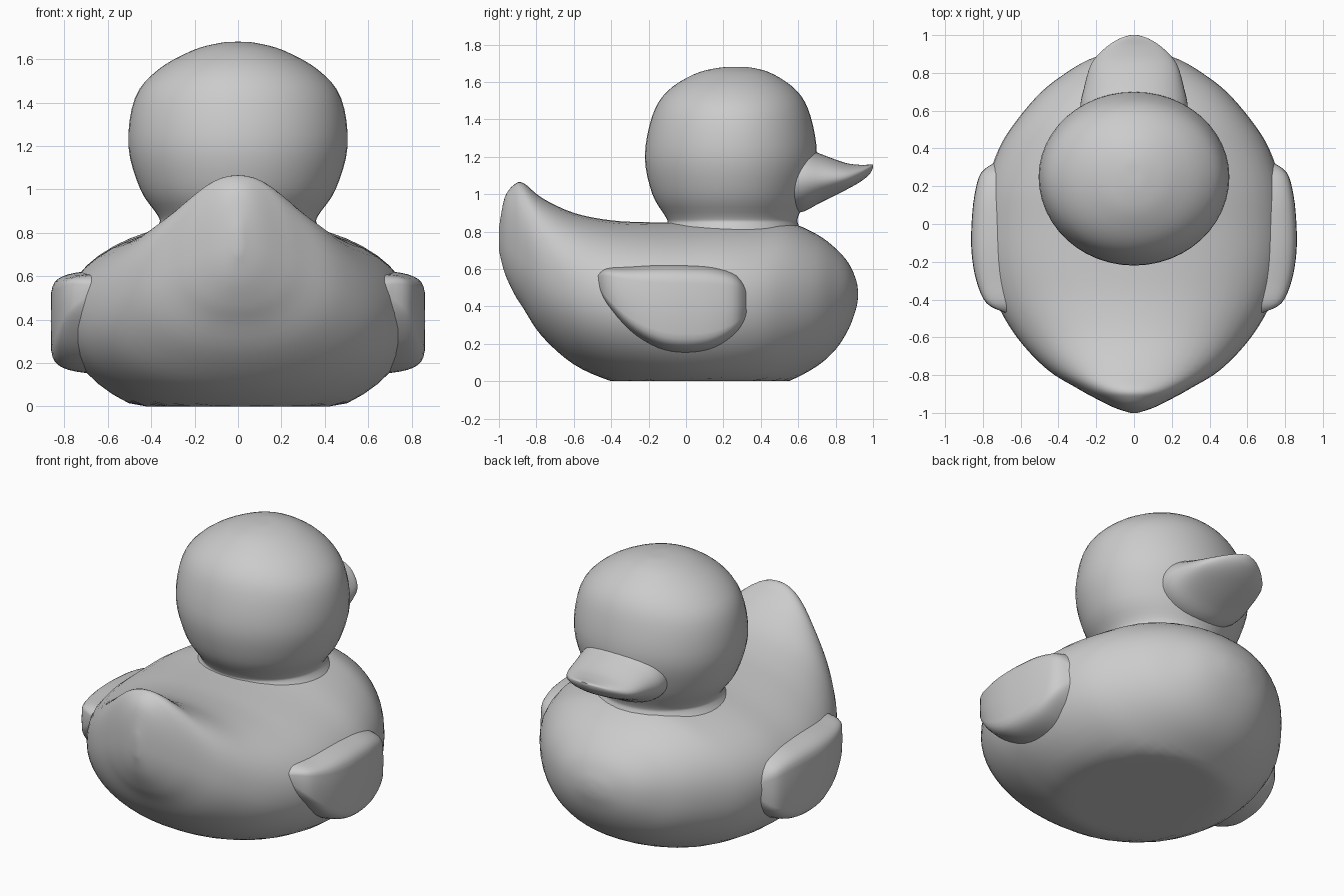
import bpy, bmesh, math

grey = bpy.data.materials.new("plain grey")
grey.diffuse_color = (0.6, 0.6, 0.6, 1)


def spline(rows, steps):
    """Catmull-Rom interpolation through a list of stations."""
    out = []
    for i in range(len(rows) - 1):
        p = [rows[max(i - 1, 0)], rows[i], rows[i + 1], rows[min(i + 2, len(rows) - 1)]]
        for s in range(steps):
            t = s / steps
            out.append([0.5 * (2 * b + (c - a) * t + (2 * a - 5 * b + 4 * c - d) * t * t
                               + (3 * b - a - 3 * c + d) * t ** 3) for a, b, c, d in zip(*p)])
    out.append(list(rows[-1]))
    return out


def loft(name, stations, power=2.0, vertical=False, floor=None, steps=4, sides=48):
    """Skin superellipse sections: (position, low, high, middle, half width)."""
    bm = bmesh.new()
    rings = []
    for pos, low, high, mid, half in spline(stations, steps):
        ring = []
        for k in range(sides):
            a = 2 * math.pi * k / sides
            c, s = math.cos(a), math.sin(a)
            x = half * math.copysign(abs(c) ** (2 / power), c)
            reach = high - mid if s > 0 else mid - low
            v = mid + reach * math.copysign(abs(s) ** (2 / power), s)
            if floor is not None:
                v = max(v, floor)
            ring.append(bm.verts.new((x, v, pos) if vertical else (x, pos, v)))
        rings.append(ring)
    for r0, r1 in zip(rings, rings[1:]):
        for k in range(sides):
            j = (k + 1) % sides
            bm.faces.new((r0[k], r0[j], r1[j], r1[k]))
    bm.faces.new(rings[0])
    bm.faces.new(rings[-1])
    bmesh.ops.remove_doubles(bm, verts=bm.verts, dist=0.0005)
    bmesh.ops.recalc_face_normals(bm, faces=bm.faces)
    mesh = bpy.data.meshes.new(name)
    bm.to_mesh(mesh)
    bm.free()
    mesh.materials.append(grey)
    ob = bpy.data.objects.new(name, mesh)
    bpy.context.collection.objects.link(ob)
    bpy.ops.object.select_all(action='DESELECT')
    ob.select_set(True)
    bpy.context.view_layer.objects.active = ob
    bpy.ops.object.shade_smooth_by_angle(angle=math.radians(50))
    return ob


# Body with upturned tail and flat base, stations run along y
loft("body", [
    (-1.00, 0.70, 0.82, 0.76, 0.02),
    (-0.97, 0.58, 0.98, 0.74, 0.11),
    (-0.92, 0.47, 1.05, 0.69, 0.21),
    (-0.87, 0.39, 1.06, 0.65, 0.30),
    (-0.77, 0.24, 0.98, 0.56, 0.46),
    (-0.60, 0.09, 0.90, 0.47, 0.62),
    (-0.40, 0.00, 0.86, 0.43, 0.735),
    (-0.20, -0.05, 0.85, 0.42, 0.79),
    (0.00, -0.08, 0.85, 0.42, 0.80),
    (0.20, -0.08, 0.86, 0.43, 0.78),
    (0.40, -0.05, 0.86, 0.43, 0.715),
    (0.55, 0.00, 0.85, 0.44, 0.62),
    (0.70, 0.08, 0.785, 0.45, 0.49),
    (0.80, 0.17, 0.71, 0.455, 0.36),
    (0.87, 0.28, 0.63, 0.46, 0.24),
    (0.91, 0.39, 0.54, 0.465, 0.11),
    (0.92, 0.45, 0.48, 0.465, 0.02),
], power=2.15, floor=0)

# Wings: one wide block that bulges out of both flanks
loft("wings", [
    (-0.47, 0.50, 0.58, 0.54, 0.68),
    (-0.42, 0.40, 0.61, 0.50, 0.78),
    (-0.30, 0.26, 0.62, 0.44, 0.835),
    (-0.15, 0.17, 0.63, 0.40, 0.86),
    (0.00, 0.145, 0.63, 0.39, 0.86),
    (0.15, 0.17, 0.62, 0.39, 0.845),
    (0.27, 0.25, 0.58, 0.40, 0.81),
    (0.33, 0.34, 0.50, 0.42, 0.73),
], power=7)

# Head and pinched neck, stations run up z
loft("head", [
    (0.78, -0.14, 0.63, 0.25, 0.41),
    (0.84, -0.10, 0.60, 0.25, 0.365),
    (0.88, -0.11, 0.60, 0.25, 0.37),
    (1.00, -0.18, 0.65, 0.25, 0.45),
    (1.20, -0.22, 0.70, 0.25, 0.505),
    (1.42, -0.18, 0.665, 0.25, 0.475),
    (1.55, -0.10, 0.595, 0.25, 0.37),
    (1.64, 0.04, 0.47, 0.26, 0.21),
    (1.675, 0.17, 0.36, 0.27, 0.08),
    (1.68, 0.27, 0.28, 0.275, 0.01),
], vertical=True)

# Beak
loft("beak", [
    (0.45, 0.92, 1.25, 1.08, 0.25),
    (0.60, 0.90, 1.26, 1.08, 0.285),
    (0.72, 0.955, 1.215, 1.08, 0.265),
    (0.85, 1.02, 1.168, 1.09, 0.225),
    (0.93, 1.065, 1.157, 1.115, 0.155),
    (0.98, 1.105, 1.158, 1.14, 0.08),
    (1.00, 1.14, 1.158, 1.15, 0.02),
])
